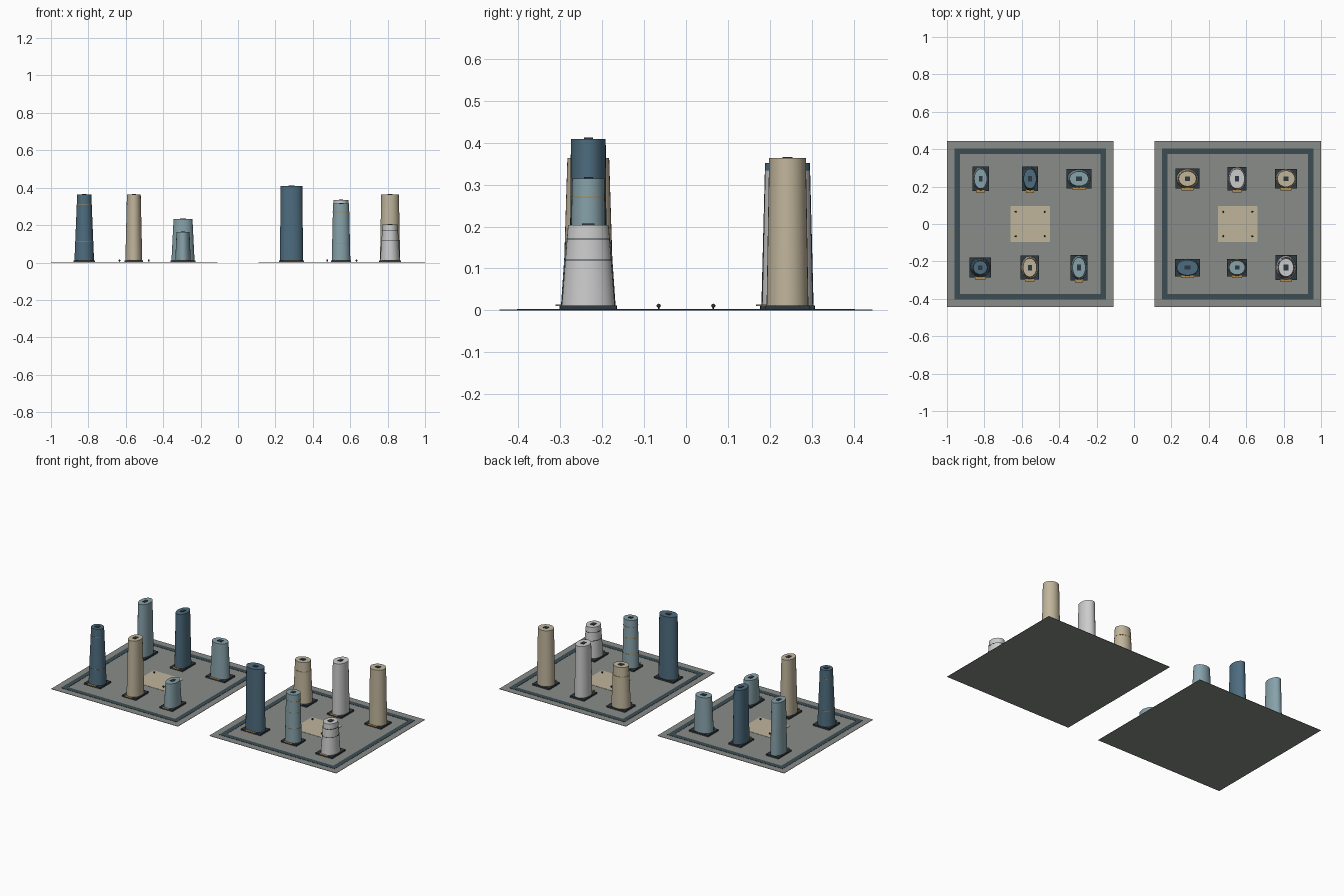
import bpy, bmesh, math

if "Cube" in bpy.data.objects:
    bpy.data.objects.remove(bpy.data.objects["Cube"])

def mat(name, r, g, b):
    m = bpy.data.materials.new(name)
    m.diffuse_color = (r, g, b, 1)
    m.use_nodes = True
    m.node_tree.nodes["Principled BSDF"].inputs["Base Color"].default_value = m.diffuse_color
    return m

GREY = mat("paving", .25, .265, .25)
SLATE = mat("slate", .045, .075, .09)
DARK = mat("dark", .03, .04, .05)
SAND = mat("sand", .53, .46, .33)
NAVY = mat("deep_blue", .075, .15, .21)
BLUE = mat("pale_blue", .24, .36, .40)
WHITE = mat("off_white", .56, .58, .56)
OCHRE = mat("ochre", .45, .27, .08)

def finish(bm, name, m):
    me = bpy.data.meshes.new(name)
    bm.to_mesh(me)
    bm.free()
    ob = bpy.data.objects.new(name, me)
    bpy.context.collection.objects.link(ob)
    me.materials.append(m)
    return ob

def box(name, x, y, z0, z1, sx, sy, m):
    bm = bmesh.new()
    bmesh.ops.create_cube(bm, size=1)
    for v in bm.verts:
        v.co = (x + v.co.x * sx, y + v.co.y * sy, (z0 + z1) / 2 + v.co.z * (z1 - z0))
    return finish(bm, name, m)

def oval(name, x, y, z0, z1, bottom, top, m, seg=32):
    """Elliptical tapered drum; bottom and top are (width, depth)."""
    bm = bmesh.new()
    rings = []
    for z, (w, d) in ((z0, bottom), (z1, top)):
        rings.append([bm.verts.new((x + w / 2 * math.cos(a), y + d / 2 * math.sin(a), z))
                      for a in (math.tau * i / seg for i in range(seg))])
    for i in range(seg):
        j = (i + 1) % seg
        bm.faces.new((rings[0][i], rings[0][j], rings[1][j], rings[1][i])).smooth = True
    bm.faces.new(rings[1])
    bm.faces.new(rings[0][::-1])
    ob = finish(bm, name, m)
    ob.data.set_sharp_from_angle(angle=math.radians(35))
    return ob

def tower(n, x, y, pw, pd, h, taper, m, bands=()):
    base = 0.012
    w, d = pw * .92, pd * .95
    box(f"tower_pad_{n}", x, y, 0.001, base, pw, pd, DARK)
    oval(f"tower_body_{n}", x, y, base, h, (w, d), (w * taper, d * taper), m)
    # roof hatch and entrance canopy
    box(f"roof_hatch_{n}", x, y, h - .002, h + .003, w * .24, d * .24, DARK)
    box(f"entrance_canopy_{n}", x, y - pd / 2 - .003, .010, .014, pw * .5, .014, OCHRE)
    # thin floor bands
    for k, z in enumerate(bands):
        s = 1 + (taper - 1) * (z - base) / (h - base)
        size = (w * s + .002, d * s + .002)
        oval(f"floor_band_{n}_{k}", x, y, z - .0015, z + .0015, size, size,
             DARK if m is WHITE else OCHRE)

# two paved plots with border, plaza and bollards
for side, cx in (("left", -.555), ("right", .555)):
    box(f"{side}_plot", cx, 0, 0, .002, .89, .89, GREY)
    for s in (-1, 1):
        box(f"{side}_border_x", cx, s * .388, .001, .0035, .81, .03, SLATE)
        box(f"{side}_border_y", cx + s * .39, 0, .001, .0035, .03, .776, SLATE)
    box(f"{side}_plaza", cx, 0, .001, .0035, .21, .194, SAND)
    for sx in (-1, 1):
        for sy in (-1, 1):
            px, py = cx + sx * .078, sy * .065
            oval(f"{side}_bollard_post", px, py, .002, .009, (.003, .003), (.003, .003), DARK, 8)
            bm = bmesh.new()
            bmesh.ops.create_uvsphere(bm, u_segments=12, v_segments=8, radius=.005)
            bmesh.ops.translate(bm, verts=bm.verts, vec=(px, py, .011))
            finish(bm, f"{side}_bollard_head", DARK)

# towers: x, y, pad width, pad depth, height, taper, colour, bands
BACK, FRONT = .242, -.233
TOWERS = [
    (-.82, BACK, .087, .131, .343, .86, BLUE),
    (-.556, BACK, .087, .131, .352, .86, NAVY),
    (-.294, BACK, .134, .102, .233, .82, BLUE),
    (-.822, FRONT, .114, .107, .363, .72, NAVY, (.11, .31)),
    (-.557, FRONT, .098, .128, .363, .82, SAND),
    (-.294, FRONT, .09, .137, .163, .84, BLUE),
    (.286, BACK, .128, .107, .27, .8, SAND, (.21,)),
    (.551, BACK, .10, .128, .335, .88, WHITE),
    (.813, BACK, .117, .105, .363, .88, SAND),
    (.286, FRONT, .135, .094, .409, .93, NAVY),
    (.551, FRONT, .108, .094, .315, .86, BLUE, (.1, .2, .27)),
    (.813, FRONT, .115, .134, .204, .76, WHITE, (.12, .17)),
]
for n, t in enumerate(TOWERS, 1):
    tower(n, *t)
